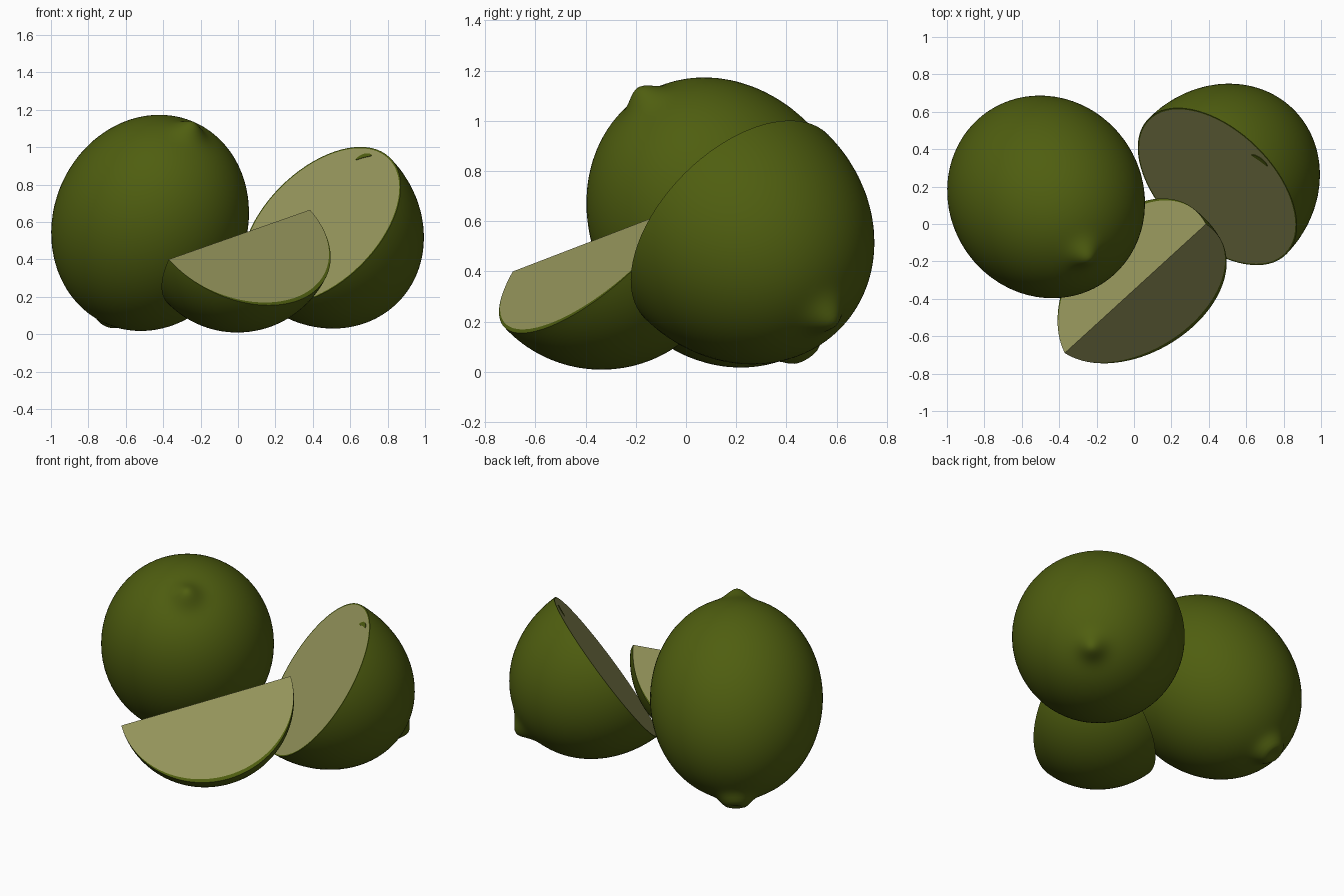
import bpy, bmesh, math
from mathutils import Vector, Matrix

if "Cube" in bpy.data.objects:
    bpy.data.objects.remove(bpy.data.objects["Cube"])


def material(name, rgb):
    m = bpy.data.materials.new(name)
    m.diffuse_color = (*rgb, 1)
    m.use_nodes = True
    m.node_tree.nodes["Principled BSDF"].inputs["Base Color"].default_value = m.diffuse_color
    return m


SKIN = material("green skin", (0.078, 0.112, 0.005))
FLESH = material("pale flesh", (0.30, 0.30, 0.105))
R, L, SEG = 0.517, 0.61, 72


def finish(name, bm, loc=(0, 0, 0), rot=None):
    bmesh.ops.remove_doubles(bm, verts=bm.verts, dist=1e-5)
    bmesh.ops.recalc_face_normals(bm, faces=bm.faces)
    me = bpy.data.meshes.new(name)
    bm.to_mesh(me)
    bm.free()
    me.materials.append(SKIN)
    me.materials.append(FLESH)
    ob = bpy.data.objects.new(name, me)
    bpy.context.collection.objects.link(ob)
    ob.location = loc
    if rot:
        ob.rotation_euler = rot.to_euler()
    bpy.ops.object.select_all(action='DESELECT')
    ob.select_set(True)
    bpy.context.view_layer.objects.active = ob
    bpy.ops.object.shade_smooth_by_angle(angle=math.radians(35))
    return ob


def skin_point(phi):
    # ellipsoid profile with a pointed nub on top and a blunt one below
    r, z = R * math.sin(phi), L * math.cos(phi)
    if z > 0:
        z += 0.062 * math.exp(-(r / 0.075) ** 2)
    else:
        z -= 0.058 / (1 + (r / 0.095) ** 6) - 0.012 * math.exp(-(r / 0.035) ** 2)
    return r, z


def lathe(name, profile, flesh_bands, loc, axis):
    bm = bmesh.new()
    rings = []
    for r, z in profile:
        rings.append([bm.verts.new((r * math.cos(2 * math.pi * i / SEG),
                                    r * math.sin(2 * math.pi * i / SEG), z))
                      for i in range(SEG)])
    for k in range(len(rings) - 1):
        for i in range(SEG):
            j = (i + 1) % SEG
            f = bm.faces.new((rings[k][i], rings[k][j], rings[k + 1][j], rings[k + 1][i]))
            f.material_index = 1 if k < flesh_bands else 0
    return finish(name, bm, loc, Vector(axis).to_track_quat('Z', 'Y'))


# whole fruit
N = 100
lathe("whole_fruit", [skin_point(math.pi * k / N) for k in range(N + 1)], 0,
      (-0.47, 0.145, 0.595), (0.342, -0.499, 0.796))

# half fruit, cut across, nub pointing down and back
normal = Vector((-0.57, -0.583, 0.58)).normalized()
centre = Vector((0.445, 0.2, 0.58))
half = [(0, 0), (R - 0.009, 0)]
half += [skin_point(math.pi / 2 * (1 - k / 50)) for k in range(51)]
lathe("half_fruit", half, 1, centre, -normal)

# small green fleck on the cut face
e1 = Vector((0.10, -0.06, 0.02))
e1 = (e1 - normal * e1.dot(normal)).normalized()
e2 = normal.cross(e1)
off = Vector((0.232, 0.15, 0.37))
off -= normal * off.dot(normal)
bm = bmesh.new()
rim = []
for i in range(20):
    a = 2 * math.pi * i / 20
    x, y = 0.054 * math.cos(a), 0.013 * math.sin(a)
    side = e2 if e2.z > 0 else -e2
    rim.append(bm.verts.new(centre + off + normal * 0.003 + e1 * x + side * (y - 4 * x * x)))
top = bm.faces.new(rim)
ext = bmesh.ops.extrude_face_region(bm, geom=[top])
bmesh.ops.translate(bm, vec=-normal * 0.004,
                    verts=[v for v in ext["geom"] if isinstance(v, bmesh.types.BMVert)])
finish("face_fleck", bm)

# wedge: quarter with a straight ridge and two cut faces
u = Vector((0.715, 0.653, 0.251)).normalized()
d1 = Vector((0.605, -0.397, -0.693)).normalized()
d2 = Vector((-0.33, 0.628, -0.704))
d2 = (d2 - u * d2.dot(u)).normalized()
HALF, NT, NP = 0.528, 60, 28
spread = d1.angle(d2)
perp = (d2 - d1 * d2.dot(d1)).normalized()


def wedge_point(t, psi, s):
    d = d1 * math.cos(psi) + perp * math.sin(psi)
    rad = 0.512 + 0.022 * psi / spread
    return u * HALF * math.cos(t) + d * rad * math.sin(t) * s


# loop of cross-section stations: ridge, first face, skin, second face, ridge
stations = [(0, 0), (0, 0.955)]
stations += [(spread * k / NP, 1) for k in range(NP + 1)]
stations += [(spread, 0.955), (spread, 0)]
bm = bmesh.new()
cols = [[bm.verts.new(wedge_point(math.pi * i / NT, p, s)) for i in range(NT + 1)]
        for p, s in stations]
for k in range(len(cols) - 1):
    for i in range(NT):
        f = bm.faces.new((cols[k][i], cols[k + 1][i], cols[k + 1][i + 1], cols[k][i + 1]))
        f.material_index = 1 if k in (0, len(cols) - 2) else 0
finish("wedge", bm, (0.0075, -0.345, 0.5325))
